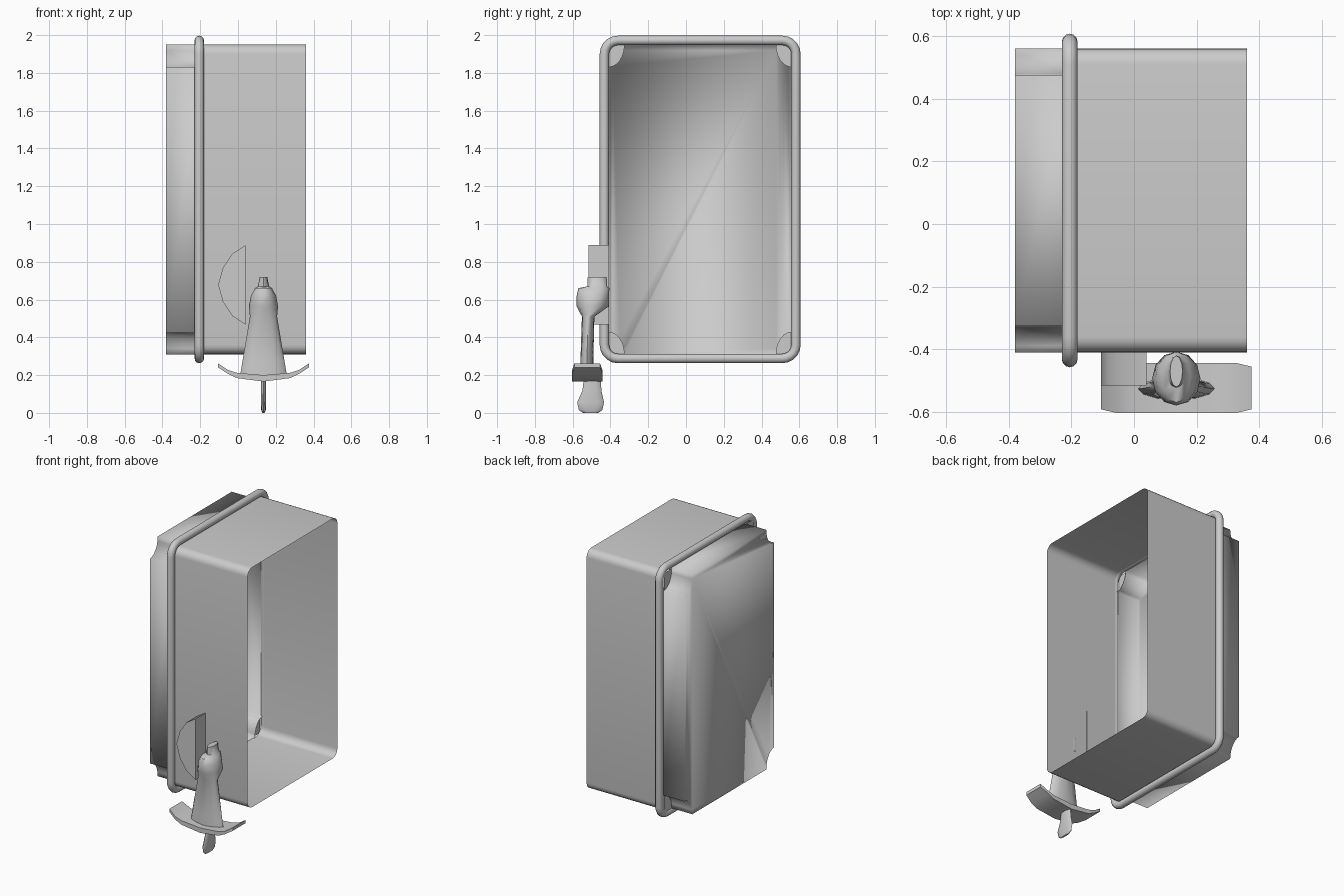
import bpy, bmesh
from math import sin, cos, pi, radians
from mathutils import Vector

cube = bpy.data.objects.get("Cube")
if cube:
    bpy.data.objects.remove(cube)

grey = bpy.data.materials.new("plain grey")
grey.use_nodes = True
grey.diffuse_color = (0.6, 0.6, 0.6, 1)
grey.node_tree.nodes["Principled BSDF"].inputs["Base Color"].default_value = (0.6, 0.6, 0.6, 1)

CY, CZ = 0.075, 1.13      # box centre
HY, HZ = 0.485, 0.82      # box half sizes
OPEN_X, RIM_X, CAP_X = 0.36, -0.205, -0.38


def loft(name, rings, closed=True, caps=(False, False), loop=False, angle=40):
    """Bridge rings of points into one smooth shaded object."""
    bm = bmesh.new()
    rows = [[bm.verts.new(p) for p in ring] for ring in rings]
    pairs = list(zip(rows, rows[1:])) + ([(rows[-1], rows[0])] if loop else [])
    for a, b in pairs:
        n = len(a)
        for i in range(n if closed else n - 1):
            j = (i + 1) % n
            bm.faces.new((a[i], a[j], b[j], b[i]))
    for use, row in zip(caps, (rows[0], rows[-1])):
        if use:
            bm.faces.new(row)
    bmesh.ops.recalc_face_normals(bm, faces=bm.faces)
    mesh = bpy.data.meshes.new(name)
    bm.to_mesh(mesh)
    bm.free()
    mesh.materials.append(grey)
    obj = bpy.data.objects.new(name, mesh)
    bpy.context.collection.objects.link(obj)
    bpy.ops.object.select_all(action='DESELECT')
    obj.select_set(True)
    bpy.context.view_layer.objects.active = obj
    bpy.ops.object.shade_smooth_by_angle(angle=radians(angle))
    return obj


def outline(x, grow=0.0, radius=0.05, steps=5):
    """Rounded rectangle in the y-z plane."""
    r = radius + grow
    points = []
    for k, (sy, sz) in enumerate(((1, 1), (-1, 1), (-1, -1), (1, -1))):
        for i in range(steps + 1):
            t = (k + i / steps) * pi / 2
            points.append(Vector((x, CY + sy * (HY - radius) + r * cos(t),
                                  CZ + sz * (HZ - radius) + r * sin(t))))
    return points


def notch(x, sy, sz, steps=6):
    """Scooped corner, from the side wall to the top or bottom wall."""
    return [Vector((x, CY + sy * (HY - 0.085 * sin(t)), CZ + sz * (HZ - 0.12 * cos(t))))
            for t in (i / steps * pi / 2 for i in range(steps + 1))]


def ellipses(cx, rows, sides=12):
    """Horizontal elliptical sections: height, half width, y centre, half depth."""
    return [[Vector((cx + hw * cos(2 * pi * i / sides), cy + hd * sin(2 * pi * i / sides), z))
             for i in range(sides)] for z, hw, cy, hd in rows]


# Open box shell and rounded rim
loft("box_shell", [outline(OPEN_X), outline(RIM_X)])
loft("rim", [outline(RIM_X + 0.025 * sin(t), 0.022 + 0.025 * cos(t))
             for t in (2 * pi * i / 12 for i in range(12))], loop=True)

# Cover with scooped corners, closed at its outer end
def cover_ring(x):
    ring = []
    for sy, sz in ((1, 1), (-1, 1), (-1, -1), (1, -1)):
        part = notch(x, sy, sz)
        ring += part if sy * sz > 0 else part[::-1]
    return ring

loft("cover", [cover_ring(RIM_X), cover_ring(CAP_X)], caps=(False, True), angle=180)

# Plates closing the scooped corners behind the rim
for sy, side in ((1, "back"), (-1, "front")):
    for sz, level in ((1, "upper"), (-1, "lower")):
        arc = notch(RIM_X - 0.02, sy, sz)
        corner = Vector((RIM_X - 0.02, CY + sy * HY, CZ + sz * HZ))
        edge = [p.lerp(corner, 0.95) for p in arc]
        loft(f"{level}_{side}_corner_plate", [arc, edge], closed=False)

# Half round boss on the front wall
half = [(0.04, 0.21), (-0.03, 0.165), (-0.08, 0.09), (-0.105, 0.0),
        (-0.08, -0.09), (-0.03, -0.165), (0.04, -0.21)]
loft("half_round_boss", [[Vector((x, y, 0.678 + z)) for x, z in half]
                         for y in (-0.515, -0.407)], caps=(True, True), angle=50)

# Latch post, with a bulb and a small tip
loft("latch_post", ellipses(0.135, [
    (0.19, 0.125, -0.525, 0.036), (0.27, 0.112, -0.525, 0.034),
    (0.51, 0.072, -0.518, 0.033), (0.565, 0.077, -0.493, 0.086),
    (0.62, 0.067, -0.493, 0.086), (0.66, 0.045, -0.488, 0.082),
    (0.67, 0.03, -0.47, 0.052), (0.72, 0.02, -0.47, 0.05)]),
    caps=(True, True), angle=50)

# Curved cross bar
bar = [(-0.24, 0.24, 0.262, 0.068), (-0.19, 0.208, 0.228, 0.08), (-0.14, 0.184, 0.212, 0.08),
       (0.0, 0.166, 0.2, 0.08), (0.14, 0.184, 0.212, 0.08), (0.19, 0.208, 0.228, 0.08),
       (0.24, 0.24, 0.262, 0.068)]
loft("cross_bar", [[Vector((0.135 + x, -0.523 + s * d, z))
                    for s, z in ((-1, low), (1, low), (1, high), (-1, high))]
                   for x, low, high, d in bar], caps=(True, True))

# Flat thumb grip below the bar
loft("thumb_grip", ellipses(0.135, [
    (0.0, 0.006, -0.505, 0.04), (0.015, 0.012, -0.505, 0.062), (0.055, 0.014, -0.505, 0.071),
    (0.12, 0.014, -0.498, 0.05), (0.18, 0.014, -0.496, 0.045)]),
    caps=(True, True), angle=60)
